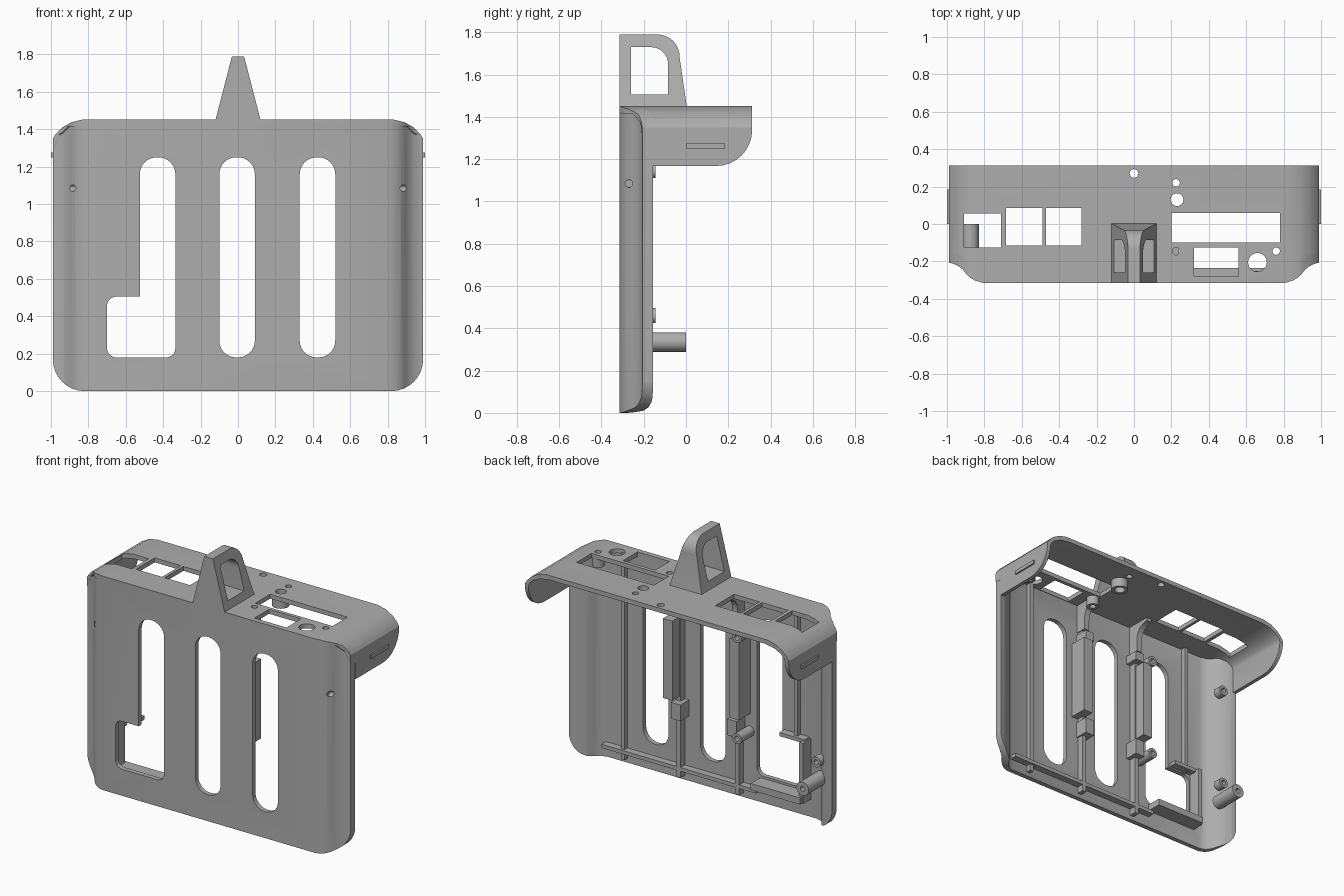
import bpy, bmesh, math
from mathutils import Vector

cube = bpy.data.objects.get("Cube")
if cube:
    bpy.data.objects.remove(cube, do_unlink=True)

grey = bpy.data.materials.new("plain grey")
grey.use_nodes = True
tone = (0.42, 0.42, 0.42, 1)
grey.diffuse_color = tone
grey.node_tree.nodes["Principled BSDF"].inputs["Base Color"].default_value = tone


def prism(name, pts, axis, a, b):
    """Extrude a 2D outline along the axis from a to b."""
    place = {"x": lambda p: (a, p[0], p[1]),
             "y": lambda p: (p[0], a, p[1]),
             "z": lambda p: (p[0], p[1], a)}[axis]
    bm = bmesh.new()
    face = bm.faces.new([bm.verts.new(place(p)) for p in pts])
    ext = bmesh.ops.extrude_face_region(bm, geom=[face])
    shift = Vector([(b - a) * (axis == k) for k in "xyz"])
    bmesh.ops.translate(bm, vec=shift, verts=[v for v in ext["geom"] if isinstance(v, bmesh.types.BMVert)])
    bmesh.ops.recalc_face_normals(bm, faces=bm.faces)
    mesh = bpy.data.meshes.new(name)
    bm.to_mesh(mesh)
    bm.free()
    mesh.materials.append(grey)
    ob = bpy.data.objects.new(name, mesh)
    bpy.context.collection.objects.link(ob)
    return ob


def arc(cx, cy, r, start, end, n=8):
    return [(cx + r * math.cos(math.radians(start + (end - start) * i / n)),
             cy + r * math.sin(math.radians(start + (end - start) * i / n))) for i in range(n + 1)]


def circle(cx, cy, r):
    return arc(cx, cy, r, 0, 345, 23)


def rect(x0, x1, y0, y1, r=0):
    if not r:
        return [(x0, y0), (x1, y0), (x1, y1), (x0, y1)]
    return (arc(x1 - r, y0 + r, r, -90, 0) + arc(x1 - r, y1 - r, r, 0, 90)
            + arc(x0 + r, y1 - r, r, 90, 180) + arc(x0 + r, y0 + r, r, 180, 270))


def box(name, x0, x1, y0, y1, z0, z1):
    return prism(name, rect(x0, x1, y0, y1), "z", z0, z1)


def mirrored(half):
    return half + [(-x, y) for x, y in reversed(half)]


def combine(ob, tool, mode="DIFFERENCE"):
    mod = ob.modifiers.new("cut", "BOOLEAN")
    mod.operation, mod.object, mod.solver = mode, tool, "EXACT"
    bpy.context.view_layer.objects.active = ob
    bpy.ops.object.modifier_apply(modifier=mod.name)
    bpy.data.objects.remove(tool, do_unlink=True)


def smooth(ob):
    bpy.ops.object.select_all(action="DESELECT")
    ob.select_set(True)
    bpy.context.view_layer.objects.active = ob
    bpy.ops.object.shade_smooth_by_angle(angle=math.radians(30))


# Front panel with S-curved side wings
outer = [(0.80, -0.315), (0.84, -0.303), (0.87, -0.286), (0.89, -0.265),
         (0.905, -0.245), (0.93, -0.225), (0.96, -0.211), (0.988, -0.205)]
inner = [(0.988, -0.155), (0.95, -0.16), (0.91, -0.178), (0.875, -0.205),
         (0.855, -0.24), (0.83, -0.268), (0.79, -0.283)]
panel = prism("front_panel", mirrored(outer + inner)[:len(outer + inner)]
              + [(-x, y) for x, y in reversed(outer + inner)], "z", 0, 1.44)
crown = [(0.99, 1.35), (0.975, 1.375), (0.94, 1.41), (0.89, 1.438), (0.83, 1.452)]
combine(panel, prism("silhouette", mirrored(arc(0.82, 0.17, 0.17, -90, 0) + crown), "y", -0.5, 0.2), "INTERSECT")
slots = [rect(-0.1, 0.09, 0.18, 1.25, 0.09), rect(0.33, 0.52, 0.18, 1.25, 0.09),
         rect(-0.525, -0.335, 0.18, 1.25, 0.09), rect(-0.7, -0.335, 0.18, 0.505, 0.05)]
for s in slots:
    combine(panel, prism("slot_cutter", s, "y", -0.5, 0.2))
for side in (-1, 1):
    combine(panel, prism("pin_cutter", circle(-0.27, 1.085, 0.018), "x", side * 0.865, side * 1.1))
smooth(panel)

# Top shell: arched section trimmed in plan and from the side
lower = [(0.81, 1.422), (0.88, 1.41), (0.93, 1.385), (0.955, 1.36), (0.964, 1.34), (0.964, 1.1)]
arch = [(0.99, 1.1)] + crown
shell = prism("top_shell", arch + [(-x, z) for x, z in reversed(arch)]
              + [(-x, z) for x, z in reversed(lower)] + lower, "y", -0.315, 0.313)
plan = [(x * 1.01, y) for x, y in outer] + [(1.1, -0.205), (1.1, 0.4)]
combine(shell, prism("plan_trim", mirrored(plan), "z", 1, 1.6), "INTERSECT")
side_trim = [(-0.4, 1.6), (-0.4, 1.415), (-0.25, 1.415), (-0.215, 1.37), (-0.205, 1.29),
             (-0.155, 1.28), (-0.155, 1.168)] + arc(0.143, 1.338, 0.17, -90, 0) + [(0.313, 1.6)]
combine(shell, prism("side_trim", side_trim, "x", -1.2, 1.2), "INTERSECT")

# Standoffs hanging beneath the shell
for i, (x, y, r) in enumerate([(0.225, -0.145, 0.04), (0.76, -0.145, 0.04), (0.23, 0.13, 0.055)]):
    combine(shell, prism("standoff", circle(x, y, r), "z", 1.36, 1.44), "UNION")

# Openings in the top
openings = [rect(-0.91, -0.71, -0.125, 0.055), rect(-0.685, -0.49, -0.115, 0.085),
            rect(-0.47, -0.28, -0.115, 0.085), rect(0.2, 0.78, -0.1, 0.06),
            rect(0.32, 0.56, -0.28, -0.125)]
openings += [circle(*c) for c in [(0, 0.27, 0.023), (0.225, 0.22, 0.02), (0.23, 0.13, 0.034),
                                  (0.225, -0.145, 0.02), (0.76, -0.145, 0.02), (0.66, -0.205, 0.05)]]
for o in openings:
    combine(shell, prism("opening_cutter", o, "z", 1.3, 1.6))
smooth(shell)

# Raised snap ridges on the shell sides
for side, label in ((1, "left"), (-1, "right")):
    box(label + "_snap_ridge", *sorted((side * 0.98, side)), 0, 0.185, 1.25, 1.275)

# Hanging handle with a window
handle = prism("handle", [(-0.315, 1.44), (0.005, 1.44), (-0.03, 1.68)]
               + arc(-0.135, 1.685, 0.105, 0, 90) + [(-0.315, 1.79)], "x", -0.2, 0.2)
combine(handle, prism("taper", mirrored([(0.123, 1.44), (0.03, 1.8)]), "y", -0.5, 0.2), "INTERSECT")
window = [(-0.26, 1.505), (-0.085, 1.505)] + arc(-0.165, 1.65, 0.08, 0, 90) + [(-0.26, 1.73)]
combine(handle, prism("window_cutter", window, "x", -0.3, 0.3))
smooth(handle)

# Ribs on the back of the panel
for side, label in ((1, "left"), (-1, "right")):
    box(label + "_outer_rib", side * 0.65 - 0.013, side * 0.65 + 0.013, -0.29, -0.25,
        0.03 if side > 0 else 0.51, 1.43)
    box(label + "_inner_rib", side * 0.22 - 0.015, side * 0.22 + 0.015, -0.29, -0.235, 0.03, 1.43)
    box(label + "_rail", *sorted((side * 0.215, side * 0.285)), -0.29, -0.16, 0.58, 1.12)
    box(label + "_lower_clip", side * 0.21 - 0.035, side * 0.21 + 0.035, -0.29, -0.19, 0.44, 0.55)
    box(label + "_upper_clip", side * 0.21 - 0.035, side * 0.21 + 0.035, -0.29, -0.19, 1.14, 1.2)
    gusset = [(-0.29, 1.43), (-0.11, 1.43)] + arc(-0.11, 1.3, 0.1, 90, 180, 6) + [(-0.21, 1.22), (-0.29, 1.22)]
    prism(label + "_gusset", gusset, "x", side * 0.22 - 0.02, side * 0.22 + 0.02)
box("bottom_ledge", -0.36, 0.8, -0.29, -0.235, 0.075, 0.1)

# Tray walls around the wide part of the notched slot
box("tray_floor", -0.73, -0.36, -0.29, -0.18, 0.12, 0.165)
box("tray_side", -0.74, -0.71, -0.29, -0.2, 0.12, 0.53)
box("tray_top", -0.73, -0.54, -0.29, -0.23, 0.515, 0.54)

# Drilled mounting bosses and the long post
posts = [("lower_wing_boss", -0.875, 0.46, -0.145), ("upper_wing_boss", -0.875, 1.145, -0.145),
         ("lower_rib_boss", -0.28, 0.46, -0.145), ("upper_rib_boss", -0.28, 1.145, -0.145),
         ("long_post", -0.875, 0.335, 0.0)]
for name, x, z, tip in posts:
    r = 0.046 if name == "long_post" else 0.035
    boss = prism(name, circle(x, z, r), "y", -0.2 if x < -0.5 else -0.29, tip)
    combine(boss, prism("drill", circle(x, z, 0.017), "y", tip - 0.05, tip + 0.1))
    smooth(boss)
